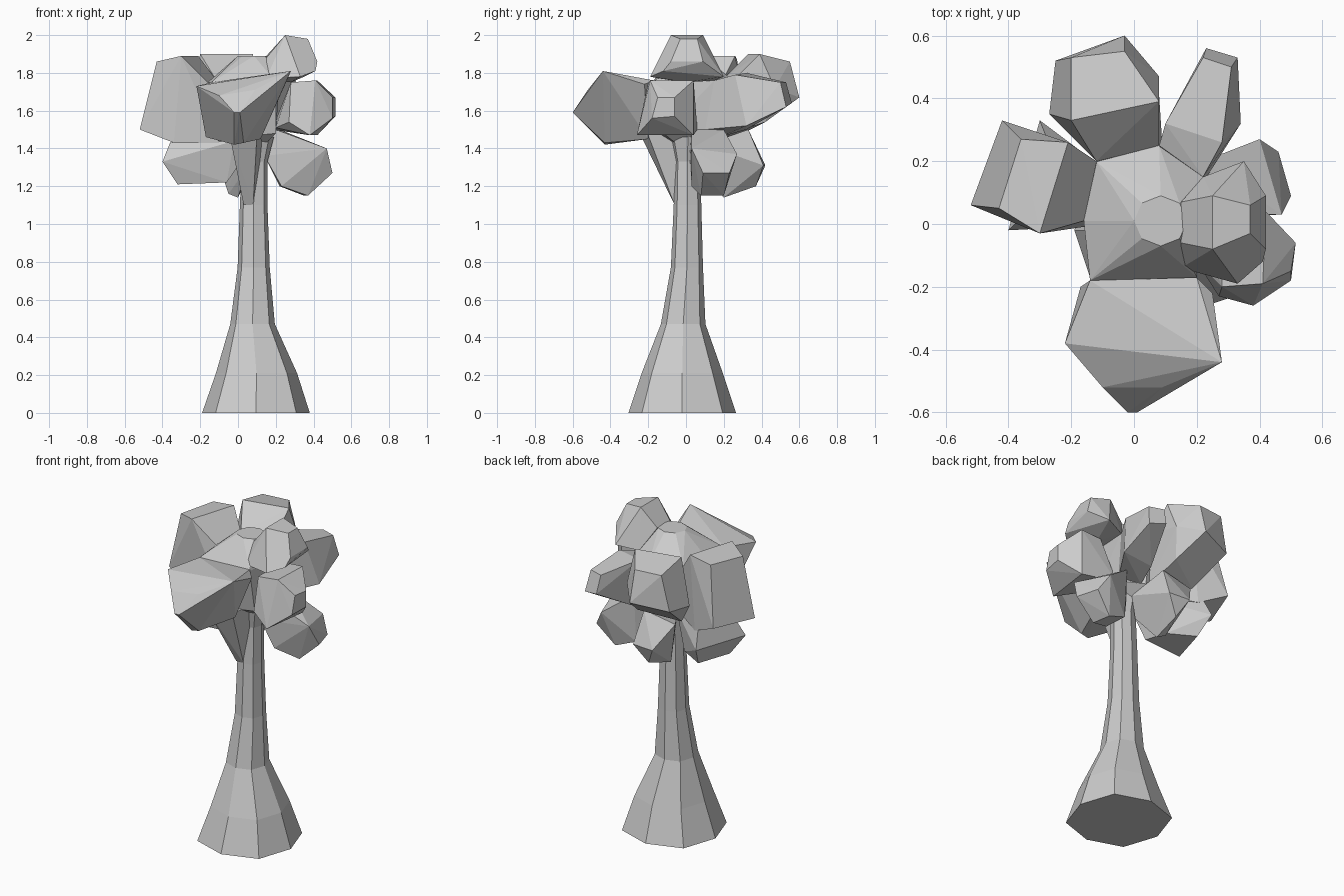
import bpy, bmesh
from math import cos, sin, pi, radians


def finish(name, bm):
    bmesh.ops.recalc_face_normals(bm, faces=bm.faces)
    mesh = bpy.data.meshes.new(name)
    bm.to_mesh(mesh)
    bm.free()
    obj = bpy.data.objects.new(name, mesh)
    bpy.context.collection.objects.link(obj)
    return obj


def clump(name, *points):
    """Faceted convex lump spanning a few corner points."""
    bm = bmesh.new()
    for p in points:
        bm.verts.new(p)
    bmesh.ops.convex_hull(bm, input=bm.verts)
    loose = [v for v in bm.verts if not v.link_faces]
    bmesh.ops.delete(bm, geom=loose, context='VERTS')
    bmesh.ops.dissolve_limit(bm, angle_limit=radians(4), verts=bm.verts, edges=bm.edges)
    return finish(name, bm)


def trunk(name, rings, sides=8):
    """Loft of octagonal rings: centre x, centre y, z, radius; corners slightly wider."""
    bm = bmesh.new()
    loops = []
    for cx, cy, z, r in rings:
        loop = []
        for i in range(sides):
            s = r * (1.06 if i % 2 else 1)
            loop.append(bm.verts.new((cx + s * cos(2 * pi * i / sides),
                                      cy + s * sin(2 * pi * i / sides), z)))
        loops.append(loop)
    for a, b in zip(loops, loops[1:]):
        for i in range(sides):
            j = (i + 1) % sides
            bm.faces.new((a[i], a[j], b[j], b[i]))
    bm.faces.new(loops[0][::-1])
    return finish(name, bm)


# Flared trunk, open where it enters the crown
trunk("trunk", [(0.095, -0.02, 0, 0.285), (0.098, -0.02, 0.21, 0.215),
                (0.077, -0.015, 0.47, 0.118), (0.083, 0.005, 0.77, 0.085),
                (0.083, 0.008, 1.1, 0.073), (0.088, 0.008, 1.33, 0.068),
                (0.09, 0.01, 1.46, 0.1)])

# Branch fin flaring from trunk to front clump
clump("front_branch", (0.03, -0.06, 1.1), (0.08, -0.06, 1.1), (-0.04, -0.23, 1.45),
      (0.1, -0.2, 1.47), (0.15, 0, 1.48), (0.05, 0.02, 1.48), (0.09, 0, 1.2))

# Crown core with small octagonal cap
cap = [(0.085 + 0.085 * cos(i * pi / 4), 0.01 + 0.08 * sin(i * pi / 4), 1.89)
       for i in range(8)]
clump("crown_core", *cap,
      (-0.16, 0.01, 1.75), (-0.12, 0.2, 1.76), (0.08, 0.25, 1.76), (0.22, 0.15, 1.76),
      (0.2, -0.17, 1.75), (-0.14, -0.18, 1.75), (-0.12, 0, 1.46), (-0.08, 0.16, 1.46),
      (0.08, 0.2, 1.46), (0.2, 0.1, 1.48), (0.2, -0.12, 1.48), (-0.08, -0.15, 1.45),
      (0.09, 0.02, 1.37))

# Leaf clumps around the crown
clump("front_clump",
      (-0.22, -0.38, 1.73), (0.28, -0.44, 1.81), (-0.02, -0.43, 1.42), (0.03, -0.43, 1.43),
      (-0.02, -0.6, 1.59), (0.01, -0.6, 1.59), (-0.1, -0.52, 1.68), (0.09, -0.52, 1.71),
      (-0.14, -0.18, 1.75), (0.2, -0.17, 1.76), (0.25, -0.22, 1.74), (-0.17, -0.2, 1.46),
      (0.12, -0.2, 1.45))

clump("left_clump",
      (-0.52, 0.06, 1.5), (-0.42, 0.33, 1.51), (-0.43, 0.05, 1.86), (-0.36, 0.27, 1.87),
      (-0.30, -0.03, 1.89), (-0.21, 0.26, 1.89), (-0.34, 0, 1.43), (-0.25, 0.27, 1.43),
      (-0.12, 0.2, 1.77), (-0.16, 0.01, 1.75), (-0.1, 0, 1.43), (-0.1, 0.18, 1.45))

clump("back_left_clump",
      (-0.03, 0.6, 1.67), (-0.25, 0.52, 1.64), (-0.27, 0.35, 1.62), (-0.2, 0.33, 1.9),
      (-0.2, 0.53, 1.86), (-0.03, 0.55, 1.86), (0.08, 0.39, 1.9), (0.08, 0.47, 1.72),
      (0.08, 0.25, 1.76), (-0.12, 0.2, 1.77), (0.04, 0.42, 1.54), (-0.18, 0.3, 1.48),
      (0.05, 0.18, 1.46))

clump("back_right_clump",
      (0.23, 0.56, 1.64), (0.33, 0.53, 1.62), (0.22, 0.53, 1.75), (0.31, 0.5, 1.75),
      (0.1, 0.32, 1.8), (0.28, 0.26, 1.79), (0.34, 0.32, 1.52), (0.08, 0.25, 1.77),
      (0.22, 0.15, 1.76), (0.14, 0.32, 1.5), (0.2, 0.1, 1.5), (0.1, 0.18, 1.46))

clump("top_right_clump",
      (0.25, -0.08, 2.0), (0.25, 0.09, 2.0), (0.37, 0.06, 1.98), (0.37, -0.03, 1.98),
      (0.42, 0.09, 1.86), (0.42, -0.08, 1.86), (0.15, 0.07, 1.89), (0.15, -0.06, 1.88),
      (0.33, -0.19, 1.78), (0.35, 0.2, 1.78), (0.41, -0.12, 1.81), (0.15, -0.14, 1.77),
      (0.22, 0.15, 1.76), (0.28, 0, 1.75))

clump("right_clump",
      (0.5, -0.15, 1.67), (0.515, -0.06, 1.67), (0.515, -0.06, 1.57), (0.5, -0.18, 1.56),
      (0.41, -0.19, 1.76), (0.42, 0.04, 1.76), (0.42, 0.04, 1.47), (0.38, -0.26, 1.47),
      (0.27, -0.23, 1.54), (0.28, -0.2, 1.75), (0.28, 0.04, 1.75), (0.2, -0.12, 1.51),
      (0.18, 0.06, 1.5))

clump("lower_right_clump",
      (0.5, 0.09, 1.27), (0.46, 0.23, 1.27), (0.47, 0.03, 1.4), (0.4, 0.27, 1.37),
      (0.37, 0.08, 1.15), (0.35, 0.2, 1.15), (0.23, 0.03, 1.2), (0.22, 0.18, 1.2),
      (0.2, 0.03, 1.5), (0.22, 0.2, 1.5), (0.14, 0.02, 1.36), (0.14, 0.1, 1.38))

clump("lower_back_clump",
      (-0.06, 0.42, 1.31), (0.08, 0.41, 1.31), (0, 0.37, 1.2), (0, 0.2, 1.14),
      (-0.05, 0.22, 1.16), (0.06, 0.33, 1.5), (-0.15, 0.32, 1.46), (0.1, 0.1, 1.42),
      (0, 0.08, 1.42), (0.05, 0.07, 1.3))

clump("lower_left_clump",
      (-0.4, -0.02, 1.33), (-0.3, 0.33, 1.34), (-0.32, 0.02, 1.21), (-0.26, 0.25, 1.22),
      (-0.36, 0.02, 1.43), (-0.28, 0.28, 1.45), (-0.06, 0.03, 1.22), (-0.1, 0.16, 1.22),
      (-0.02, 0, 1.44), (-0.02, 0.12, 1.44), (0.03, 0.03, 1.35))
